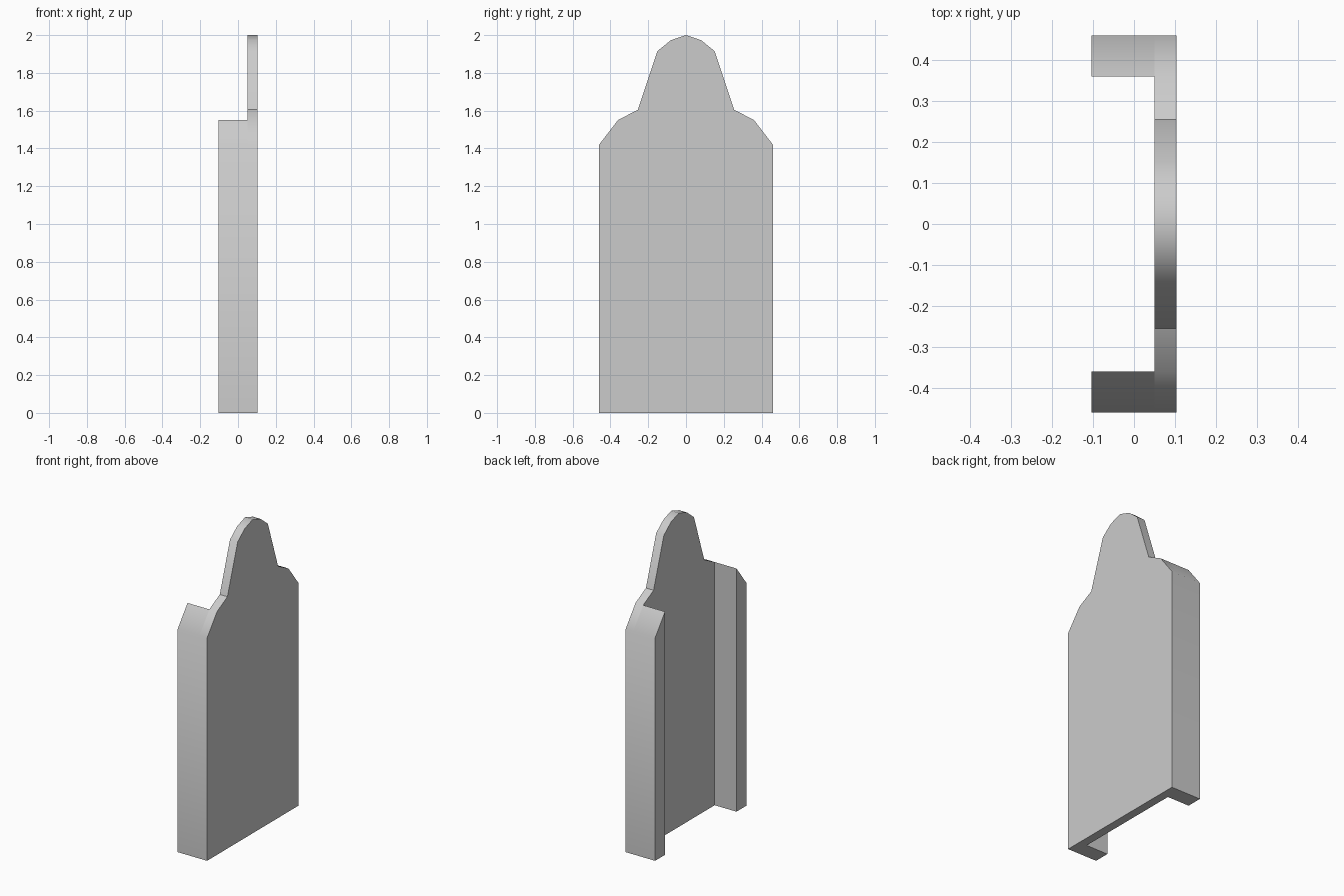
import bpy
import bmesh
from math import radians

if "Cube" in bpy.data.objects:
    bpy.data.objects.remove(bpy.data.objects["Cube"])

FRONT, INNER, BACK = 0.104, 0.05, -0.104
# Half of the stepped crown, from the flange inward to the peak (y, z)
CROWN = [(0.36, 1.55), (0.255, 1.605), (0.152, 1.915), (0.08, 1.973)]
SIDE = [(0.36, 0), (0.46, 0), (0.46, 1.42), (0.36, 1.55)]

bm = bmesh.new()


def add_face(points):
    bm.faces.new([bm.verts.new((FRONT, y, z)) for y, z in points])


def extrude(faces, dx):
    geom = bmesh.ops.extrude_face_region(bm, geom=faces)["geom"]
    verts = [g for g in geom if isinstance(g, bmesh.types.BMVert)]
    bmesh.ops.translate(bm, verts=verts, vec=(dx, 0, 0))
    return [g for g in geom if isinstance(g, bmesh.types.BMFace)]


# Flat outline: centre panel and a strip down each side
add_face([(-0.36, 0), (0.36, 0)] + CROWN + [(0, 2)]
         + [(-y, z) for y, z in reversed(CROWN)])
add_face(SIDE)
add_face([(-y, z) for y, z in reversed(SIDE)])
bmesh.ops.remove_doubles(bm, verts=bm.verts[:], dist=1e-4)

# Thicken the panel, then pull the side strips back into flanges
back_faces = extrude(bm.faces[:], INNER - FRONT)
flanges = [f for f in back_faces if abs(f.calc_center_median().y) > 0.36]
extrude(flanges, BACK - INNER)

# Merge the front strips into one flat face
front_edges = [e for e in bm.edges if len(e.link_faces) == 2
               and all(abs(v.co.x - FRONT) < 1e-4 for v in e.verts)
               and all(abs(f.normal.x) > 0.99 for f in e.link_faces)]
bmesh.ops.dissolve_edges(bm, edges=front_edges, use_verts=False)
bmesh.ops.recalc_face_normals(bm, faces=bm.faces[:])

mesh = bpy.data.meshes.new("flanged_panel")
bm.to_mesh(mesh)
bm.free()
panel = bpy.data.objects.new("flanged_panel", mesh)
bpy.context.collection.objects.link(panel)

# Soft shading along the crown rim only
bpy.context.view_layer.objects.active = panel
panel.select_set(True)
bpy.ops.object.shade_smooth_by_angle(angle=radians(40))
